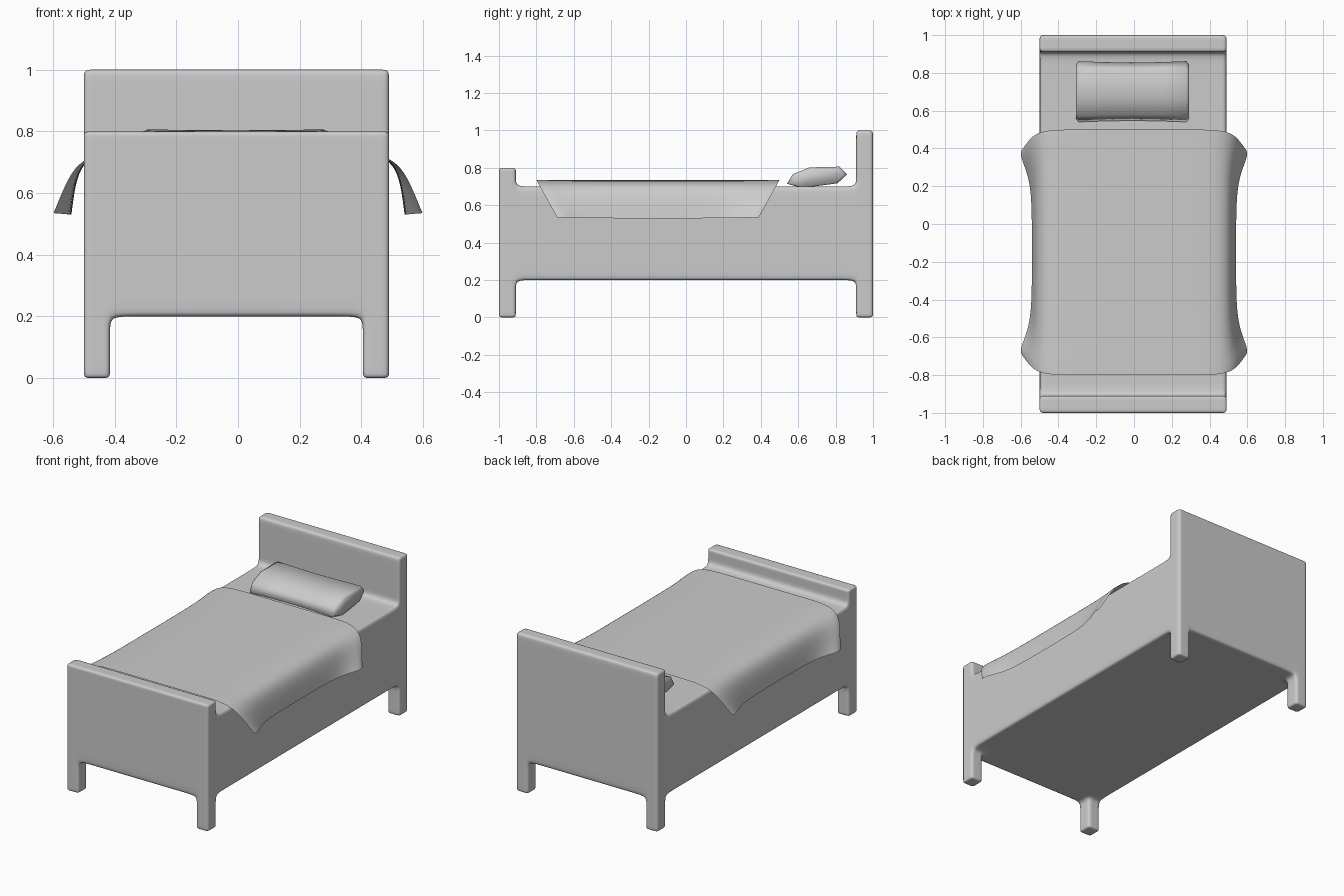
import bpy, bmesh
from itertools import product

if "Cube" in bpy.data.objects:
    bpy.data.objects.remove(bpy.data.objects["Cube"])


def make_object(name, bm, levels=0):
    bmesh.ops.recalc_face_normals(bm, faces=bm.faces)
    for f in bm.faces:
        f.smooth = True
    mesh = bpy.data.meshes.new(name)
    bm.to_mesh(mesh)
    bm.free()
    ob = bpy.data.objects.new(name, mesh)
    bpy.context.collection.objects.link(ob)
    if levels:
        sub = ob.modifiers.new("smooth", 'SUBSURF')
        sub.levels = sub.render_levels = levels
    return ob


def mirrored(half):
    return [-v for v in half] + half[::-1]


# Bed frame: one cage of filled cells, softened by subdivision
xs = mirrored([0.495, 0.465, 0.44, 0.41, 0.35])
ys = mirrored([1.0, 0.97, 0.94, 0.91, 0.84, 0.4])
zs = [0, 0.02, 0.15, 0.2, 0.24, 0.65, 0.7, 0.75, 0.78, 0.8, 0.97, 1.0]
CENTRE_X = -0.005


def filled(c):
    i, j, k = c
    if not (0 <= i < len(xs) - 1 and 0 <= j < len(ys) - 1 and 0 <= k < len(zs) - 1):
        return False
    x, y, z = [(l[n] + l[n + 1]) / 2 for l, n in zip((xs, ys, zs), c)]
    if z < 0.2:                       # legs
        return abs(x) > 0.41 and abs(y) > 0.91
    if z < 0.7:                       # body
        return True
    if z < 0.8:                       # both boards
        return abs(y) > 0.91
    return y > 0.91                   # headboard


bm = bmesh.new()
verts = {}


def corner(key):
    if key not in verts:
        i, j, k = key
        verts[key] = bm.verts.new((xs[i] + CENTRE_X, ys[j], zs[k]))
    return verts[key]


for c in product(range(len(xs) - 1), range(len(ys) - 1), range(len(zs) - 1)):
    if not filled(c):
        continue
    for axis, side in product(range(3), (0, 1)):
        n = list(c)
        n[axis] += 1 if side else -1
        if filled(n):
            continue
        quad = []
        for a, b in ((0, 0), (1, 0), (1, 1), (0, 1)):
            key = list(c)
            key[axis] += side
            key[(axis + 1) % 3] += a
            key[(axis + 2) % 3] += b
            quad.append(corner(tuple(key)))
        bm.faces.new(quad)
make_object("bed_frame", bm, 2)

# Blanket: draped sheet whose hem flares out at the four corners
hang = [(0.0, 0.735), (0.25, 0.735), (0.42, 0.732), (0.485, 0.71), (0.515, 0.67), (0.53, 0.61), (0.54, 0.53)]
flare = [(0.0, 0.735), (0.25, 0.735), (0.43, 0.735), (0.50, 0.71), (0.54, 0.67), (0.57, 0.61), (0.602, 0.535)]
rows = [(-1, 0.9), (-0.94, 1.0), (-0.8, 0.45), (-0.6, 0.05), (-0.2, 0), (0.2, 0),
        (0.6, 0.05), (0.8, 0.45), (0.94, 1.0), (1, 0.9)]
bm = bmesh.new()
grid = []
for t, w in rows:
    half = []
    for (hx, hz), (fx, fz) in zip(hang, flare):
        x, z = hx + (fx - hx) * w, hz + (fz - hz) * w
        drop = (0.735 - z) / 0.2
        half.append((x, -0.15 + t * 0.65 * (1 - 0.17 * drop), z))
    line = [(-x, y, z) for x, y, z in half[:0:-1]] + half
    grid.append([bm.verts.new(p) for p in line])
for a, b in zip(grid, grid[1:]):
    for i in range(len(a) - 1):
        bm.faces.new((a[i], a[i + 1], b[i + 1], b[i]))
# Keep the sheet's front and back hems crisp
crease = bm.edges.layers.float.new("crease_edge")
for e in bm.edges:
    if e.is_boundary:
        e[crease] = 1.0
blanket = make_object("blanket", bm, 2)
if blanket.data.polygons[len(blanket.data.polygons) // 2].normal.z < 0:
    blanket.data.flip_normals()

# Pillow: tilted faceted section, slightly waisted in the middle
section = [(0.54, 0.715), (0.57, 0.765), (0.66, 0.802), (0.82, 0.806),
           (0.862, 0.765), (0.81, 0.717), (0.62, 0.692)]
stations = [(-0.30, 0.88), (-0.285, 1.0), (-0.16, 0.97), (0, 0.95), (0.16, 0.97), (0.285, 1.0), (0.30, 0.88)]
bm = bmesh.new()
rings = [[bm.verts.new((x - 0.008, 0.7 + (y - 0.7) * s, 0.75 + (z - 0.75) * s)) for y, z in section]
         for x, s in stations]
for a, b in zip(rings, rings[1:]):
    for i in range(len(a)):
        j = (i + 1) % len(a)
        bm.faces.new((a[i], a[j], b[j], b[i]))
bm.faces.new(rings[0])
bm.faces.new(rings[-1])
make_object("pillow", bm)
